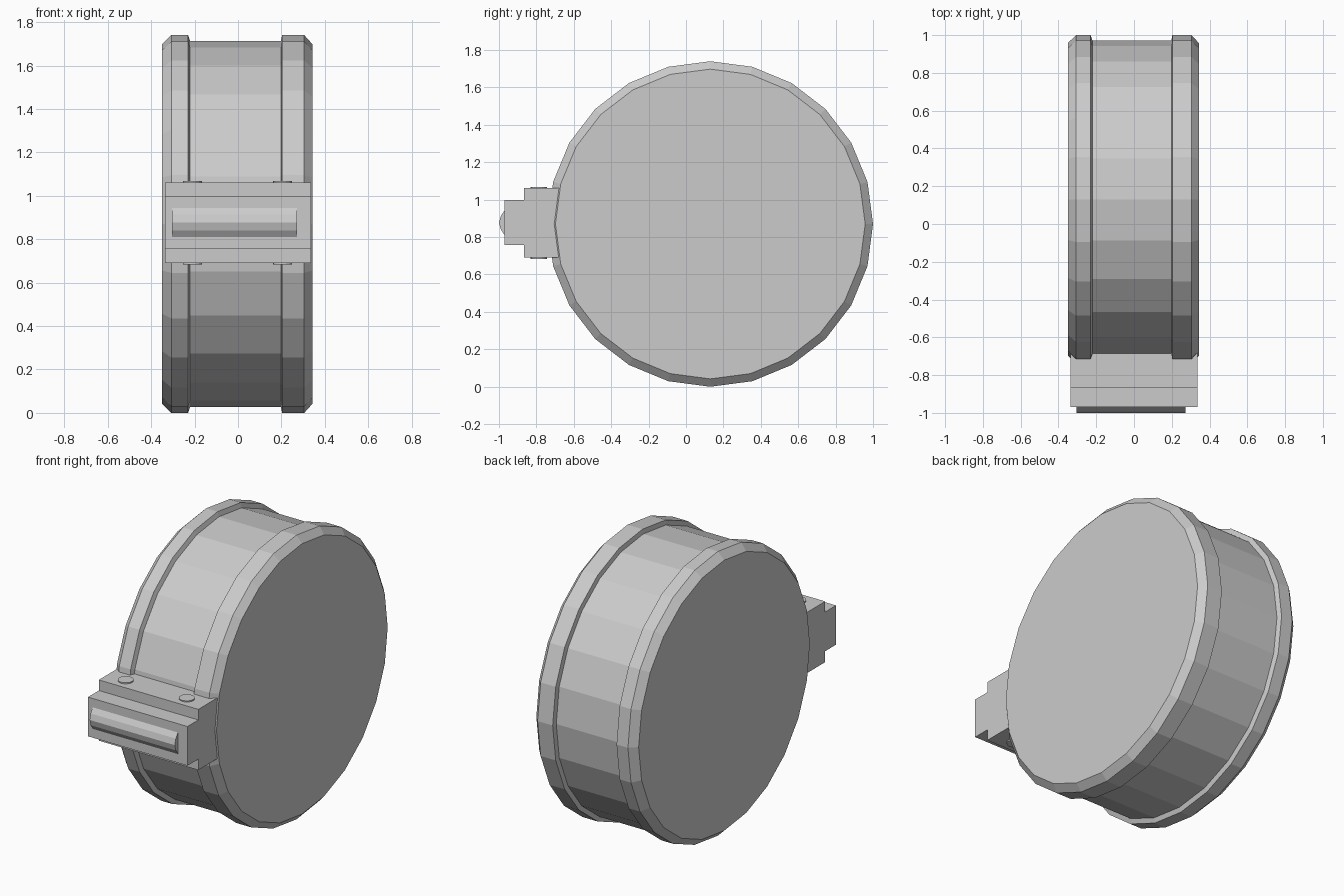
import bpy, bmesh
from math import sin, cos, pi

if "Cube" in bpy.data.objects:
    bpy.data.objects.remove(bpy.data.objects["Cube"])

CY, CZ = 0.13, 0.87   # drum axis position in y and z


def finish(name, bm):
    bmesh.ops.recalc_face_normals(bm, faces=bm.faces)
    mesh = bpy.data.meshes.new(name)
    bm.to_mesh(mesh)
    bm.free()
    obj = bpy.data.objects.new(name, mesh)
    bpy.context.collection.objects.link(obj)
    return obj


def lathe_x(name, profile, sides):
    """Revolve (x, radius) points around the drum axis and cap both ends."""
    bm = bmesh.new()
    rings = [[bm.verts.new((x, CY + r * sin(2 * pi * i / sides),
                            CZ + r * cos(2 * pi * i / sides)))
              for i in range(sides)] for x, r in profile]
    for a, b in zip(rings, rings[1:]):
        for i in range(sides):
            j = (i + 1) % sides
            bm.faces.new((a[i], a[j], b[j], b[i]))
    bm.faces.new(rings[0])
    bm.faces.new(rings[-1])
    return finish(name, bm)


def extrude_x(name, points, x0, x1):
    """Extrude a closed (y, z) outline from x0 to x1."""
    bm = bmesh.new()
    face = bm.faces.new([bm.verts.new((x0, y, z)) for y, z in points])
    new = bmesh.ops.extrude_face_region(bm, geom=[face])["geom"]
    verts = [v for v in new if isinstance(v, bmesh.types.BMVert)]
    bmesh.ops.translate(bm, vec=(x1 - x0, 0, 0), verts=verts)
    # the start face is kept by the extrusion, so both ends are closed
    return finish(name, bm)


# Drum with a raised, chamfered rim on each side
lathe_x("drum", [(-0.35, 0.828), (-0.307, 0.87), (-0.23, 0.87), (-0.22, 0.842),
                 (0.198, 0.842), (0.203, 0.87), (0.305, 0.87), (0.343, 0.828)], 24)

# Stepped clasp block
extrude_x("clasp_block", [(-0.65, 0.69), (-0.865, 0.69), (-0.865, 0.757),
                          (-0.97, 0.757), (-0.97, 0.997), (-0.865, 0.997),
                          (-0.865, 1.062), (-0.65, 1.062)], -0.337, 0.337)

# Rounded bar on the clasp front
extrude_x("clasp_bar", [(-0.95, 0.945), (-0.97, 0.943), (-0.99, 0.913), (-1.0, 0.877),
                        (-0.99, 0.841), (-0.97, 0.811), (-0.95, 0.809)], -0.305, 0.272)

# Flat pins through the clasp, showing above and below
for side, x in (("left", -0.21), ("right", 0.205)):
    bpy.ops.mesh.primitive_cylinder_add(vertices=16, radius=0.044, depth=0.386,
                                        location=(x, -0.787, 0.876))
    bpy.context.object.name = "clasp_pin_" + side
